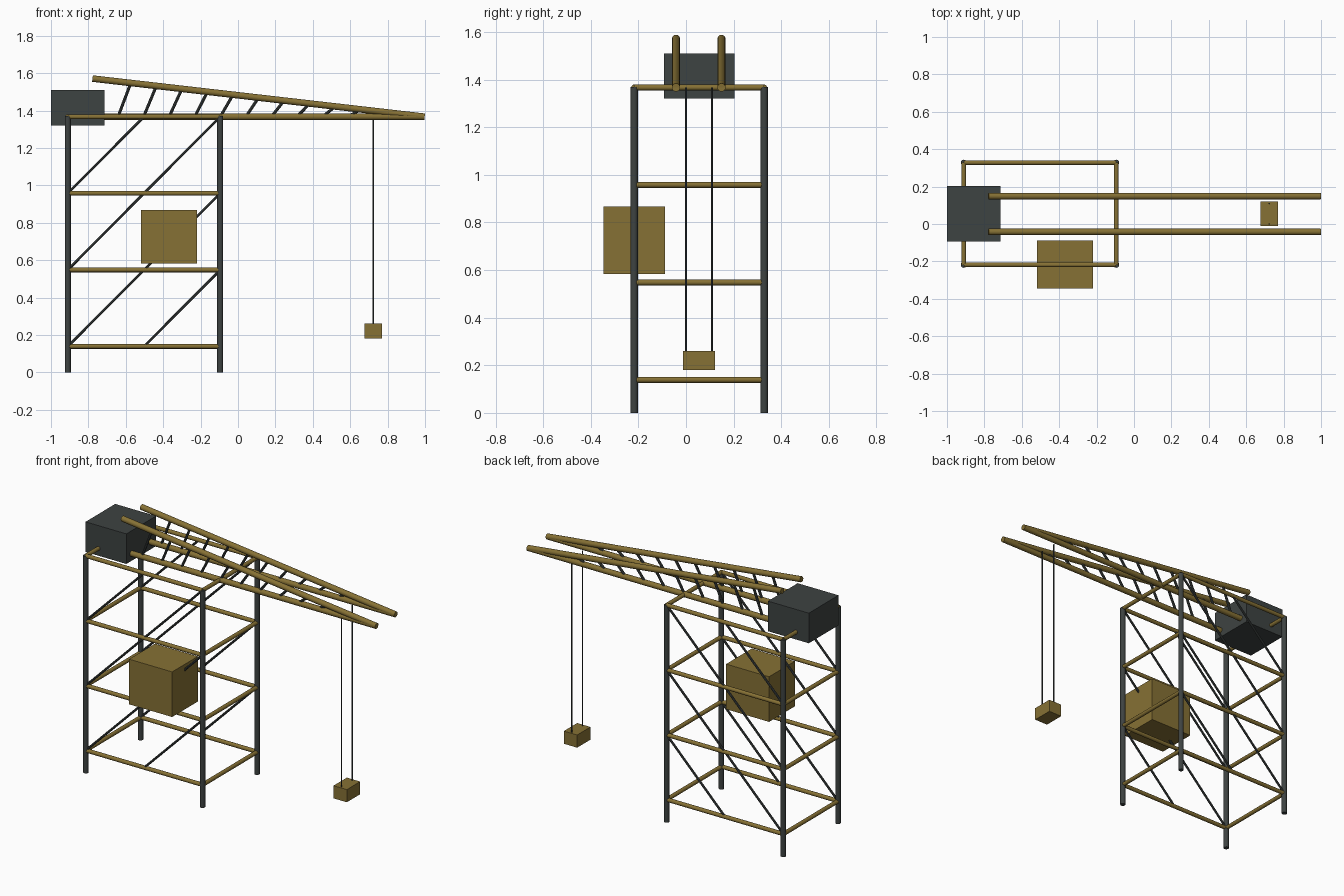
import bpy, math
from mathutils import Vector

if "Cube" in bpy.data.objects:
    bpy.data.objects.remove(bpy.data.objects["Cube"])

def material(name, rgb):
    m = bpy.data.materials.new(name)
    m.diffuse_color = (*rgb, 1)
    m.use_nodes = True
    m.node_tree.nodes["Principled BSDF"].inputs["Base Color"].default_value = m.diffuse_color
    return m

GOLD = material("ochre_paint", (0.24, 0.165, 0.035))
DARK = material("dark_steel", (0.048, 0.056, 0.054))

def rod(name, a, b, r, mat, sides=12):
    a, b = Vector(a), Vector(b)
    d = b - a
    bpy.ops.mesh.primitive_cylinder_add(vertices=sides, radius=r, depth=d.length, location=(a + b) / 2)
    o = bpy.context.object
    o.name = name
    o.rotation_euler = d.to_track_quat('Z', 'Y').to_euler()
    o.data.materials.append(mat)
    bpy.ops.object.shade_smooth_by_angle(angle=math.radians(40))
    return o

def box(name, lo, hi, mat):
    lo, hi = Vector(lo), Vector(hi)
    bpy.ops.mesh.primitive_cube_add(size=1, location=(lo + hi) / 2)
    o = bpy.context.object
    o.name = name
    o.scale = hi - lo
    o.data.materials.append(mat)

X0, X1, Y0, Y1 = -0.91, -0.095, -0.218, 0.328
XM = (X0 + X1) / 2
LEVELS = (0.139, 0.548, 0.958, 1.367)

# Tower legs
for x in (X0, X1):
    for y in (Y0, Y1):
        rod("tower_leg", (x, y, 0), (x, y, 1.37), 0.016, DARK)

# Horizontal rails on every level
for z in LEVELS:
    for y in (Y0, Y1):
        rod("long_rail", (X0, y, z), (X1, y, z), 0.0125, GOLD)
    for x in (X0, X1):
        rod("cross_rail", (x, Y0, z), (x, Y1, z), 0.0125, GOLD)

# Two half-bay diagonal braces per level, front and back
for y in (Y0, Y1):
    for z0, z1 in zip(LEVELS, LEVELS[1:]):
        for xa, xb in ((X0, XM), (XM, X1)):
            rod("diagonal_brace", (xa, y, z0), (xb, y, z1), 0.007, DARK, 8)

# Jib: two trusses, each with a level chord, a sloping chord and lacing
JX0, JX1, JZ, RISE = -0.778, 0.998, 1.367, 0.204
step = (JX1 - JX0) / 13

def top_z(x):
    return JZ + RISE * (JX1 - x) / (JX1 - JX0)

for y in (-0.042, 0.149):
    rod("jib_lower_chord", (JX0, y, JZ), (JX1, y, JZ), 0.0175, GOLD)
    rod("jib_upper_chord", (JX0, y, top_z(JX0)), (JX1, y, JZ), 0.0175, GOLD)
    for i in range(1, 12):
        x = JX0 + i * step
        rod("jib_lacing", (x, y, JZ), (x + step / 2, y, top_z(x + step / 2)), 0.008, DARK, 8)

# Counterweight, cabin and hanging load
box("counterweight", (-1, -0.093, 1.32), (-0.715, 0.203, 1.51), DARK)
box("cabin", (-0.518, -0.346, 0.583), (-0.218, -0.089, 0.868), GOLD)
box("load", (0.676, -0.012, 0.181), (0.769, 0.121, 0.261), GOLD)
for y in (0.0, 0.109):
    rod("hoist_cable", (0.723, y, 0.25), (0.723, y, 1.367), 0.004, DARK, 8)
